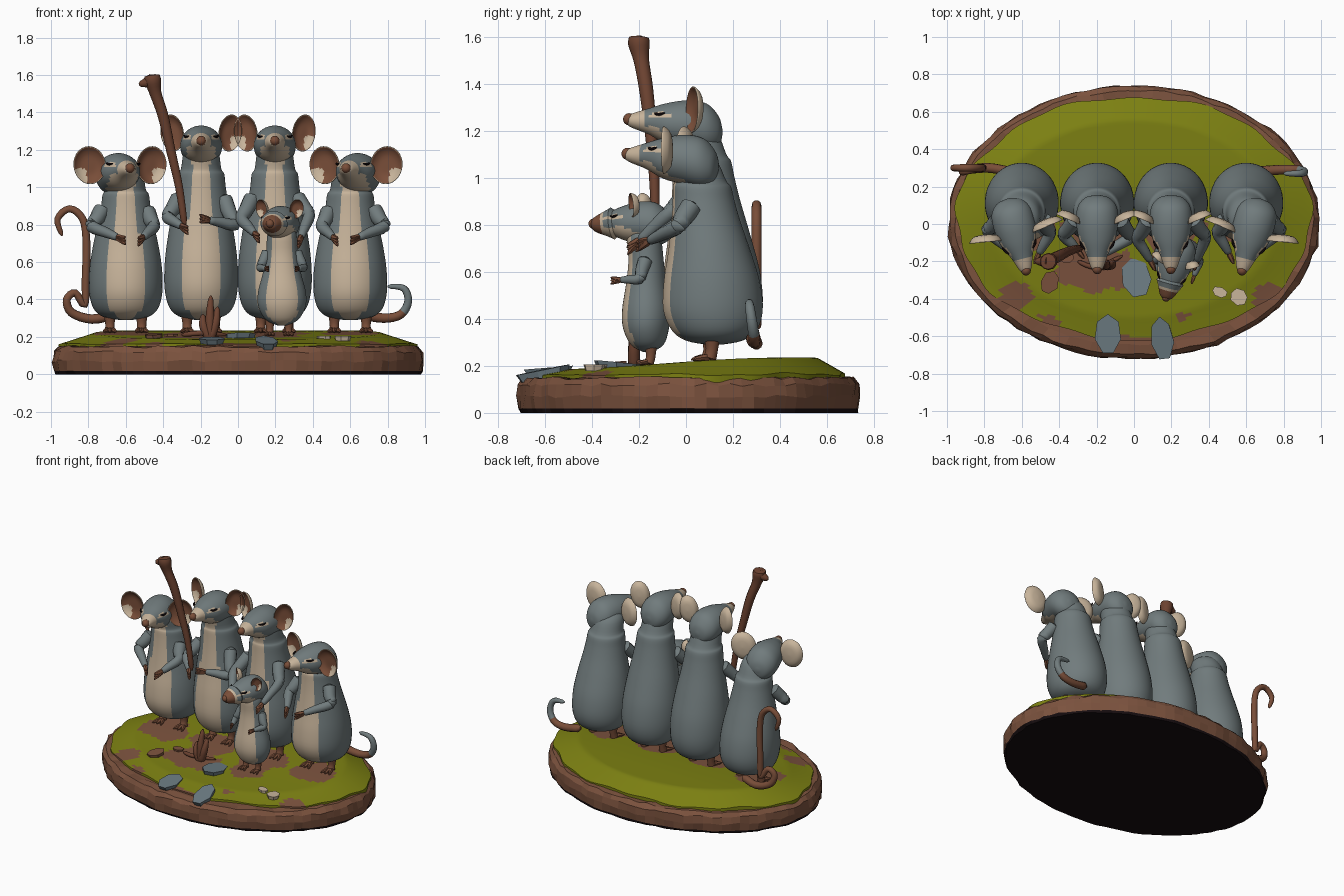
import bpy, bmesh, random
from math import sin, cos, pi, tau, hypot, atan2
from mathutils import Vector, Matrix

if "Cube" in bpy.data.objects:
    bpy.data.objects.remove(bpy.data.objects["Cube"])
random.seed(4)


def material(name, r, g, b):
    m = bpy.data.materials.new(name)
    m.use_nodes = True
    m.diffuse_color = (r, g, b, 1)
    m.node_tree.nodes["Principled BSDF"].inputs["Base Color"].default_value = (r, g, b, 1)
    return m


GREY = material("grey fur", .165, .2, .205)
CREAM = material("cream fur", .58, .46, .33)
SKIN = material("brown skin", .19, .075, .04)
WOOD = material("dark wood", .15, .055, .03)
EARTH = material("brown earth", .2, .085, .048)
GRASS = material("olive moss", .2, .215, .006)
SLATE = material("blue slate", .15, .2, .225)
DARK = material("dark underside", .008, .004, .005)


def spline(keys, n=4):
    """Smoothly interpolated tuples through the keys."""
    out = []
    for i in range(len(keys) - 1):
        a, b, c, d = keys[max(i - 1, 0)], keys[i], keys[i + 1], keys[min(i + 2, len(keys) - 1)]
        for k in range(n):
            t = k / n
            out.append(tuple(q + t / 2 * (r - p + t * (2 * p - 5 * q + 4 * r - s + t * (3 * (q - r) + s - p)))
                             for p, q, r, s in zip(a, b, c, d)))
    return out + [keys[-1]]


def skin(name, rings, mats, rule=None, matrix=None, smooth=True):
    """Closed surface through rings of points; rule(ring, centre) picks the colour."""
    bm = bmesh.new()
    rows = [[bm.verts.new(p) for p in ring] for ring in rings]
    n = len(rows[0])
    for i in range(len(rows) - 1):
        for j in range(n):
            k = (j + 1) % n
            f = bm.faces.new((rows[i][j], rows[i][k], rows[i + 1][k], rows[i + 1][j]))
            f.material_index = rule(i, f.calc_center_median()) if rule else 0
    for i, row in ((-1, rows[0]), (len(rows), rows[-1])):
        f = bm.faces.new(row)
        f.material_index = rule(i, f.calc_center_median()) if rule else 0
    bmesh.ops.recalc_face_normals(bm, faces=bm.faces)
    return finish(name, bm, mats, matrix, smooth)


def finish(name, bm, mats, matrix=None, smooth=True):
    me = bpy.data.meshes.new(name)
    bm.to_mesh(me)
    bm.free()
    for m in mats:
        me.materials.append(m)
    if smooth:
        me.shade_smooth()
        me.set_sharp_from_angle(angle=.9)
    ob = bpy.data.objects.new(name, me)
    bpy.context.collection.objects.link(ob)
    if matrix:
        ob.matrix_world = matrix
    return ob


def circle(n):
    return [(cos(tau * (j + .5) / n), sin(tau * (j + .5) / n)) for j in range(n)]


def tube(name, keys, mats, rule=None, n=4, sides=10):
    """Tapered tube along (x, y, z, radius) keys."""
    path = spline(keys, n)
    rings = []
    for i, p in enumerate(path):
        c = Vector(p[:3])
        d = Vector(path[min(i + 1, len(path) - 1)][:3]) - Vector(path[max(i - 1, 0)][:3])
        q = Vector((0, 0, 1)).rotation_difference(d)
        if i == 0 or i == len(path) - 1:
            rings.append([c + q @ Vector((a, b, 0)) * p[3] * .4 for a, b in circle(sides)])
        else:
            rings.append([c + q @ Vector((a, b, 0)) * p[3] for a, b in circle(sides)])
    return skin(name, rings, mats, rule)


def ground(x, y):
    t = min(max((y + .6) / 1.0, 0), 1)
    edge = min(1, 5 * max(0, 1 - hypot(x / .96, (y - .03) / .66)))
    return .15 + edge * (.025 + .05 * t * t * (3 - 2 * t))


# Rough earthen plinth
outline = [(.02, 0), (.98, 0), (.99, .018), (1, .07), (.992, .12), (.965, .148), (.9, .15)]
rings = []
for r, z in outline:
    ring = []
    for j, (a, b) in enumerate(circle(88)):
        k = r * (1 - .016 * random.random() - .006 * abs(sin(j * .7))) + .004
        ring.append((a * k, .01 + b * .737 * k, max(0, z + (random.uniform(-.007, .007) if z > .02 else 0))))
    rings.append(ring)
skin("plinth", rings, (EARTH, DARK), lambda i, c: 1 if i < 2 else 0, smooth=False)

# Mossy ground with bare patches: x, y, radius x, radius y
PATCHES = [(-.6, .02, .17, .15), (-.2, 0, .17, .14), (.2, 0, .17, .16), (.6, .02, .15, .13),
           (-.2, -.24, .22, .12), (-.63, -.39, .1, .07), (-.46, -.52, .05, .04),
           (.73, -.38, .08, .08), (.26, -.5, .035, .025), (.2, -.2, .12, .09), (-.05, -.62, .14, .025)]


def bare(i, c):
    a = atan2(c.y, c.x)
    return int(any(hypot((c.x - x) / u, (c.y - y) / v) < 1 + .12 * sin(9 * a + 20 * c.x)
                   for x, y, u, v in PATCHES))


rings = []
for k in range(1, 41):
    t = k / 40
    ring = []
    for a, b in circle(120):
        w = t * (1 + .012 * t * sin(7 * atan2(b, a)) + .008 * t * sin(17 * atan2(b, a)))
        x, y = .95 * a * w, .03 + .65 * b * w
        ring.append((x, y, ground(x, y) + .01))
    rings.append(ring)
rings.append([(x, y, .13) for x, y, z in rings[-1]])
skin("mossy_ground", rings, (GRASS, EARTH), bare)

HEAD = [(-.262, .018, .01, .01), (-.245, .018, .032, .028), (-.17, .015, .06, .055), (-.09, .005, .098, .088),
        (0, 0, .112, .105), (.08, -.015, .105, .105), (.13, -.03, .065, .065), (.145, -.03, .01, .01)]
EAR = [(.005, .04), (.004, .5), (-.008, .8), (-.022, .97), (-.014, 1), (.012, .7), (.02, .04)]
BODY = [(.29, .12, .03, .03), (.31, .12, .12, .12), (.36, .12, .172, .18), (.46, .115, .196, .212),
        (.6, .11, .195, .205), (.75, .1, .176, .176), (.9, .085, .148, .147), (1, .075, .132, .132),
        (1.07, .068, .124, .124), (1.1, .06, .108, .112), (1.2, .03, .09, .1), (1.25, .02, .04, .04)]


def body(name, x, keys, belly):
    rings = [[(x + a * rx, cy + b * ry, z) for a, b in circle(40)] for z, cy, rx, ry in spline(keys)]
    mid = {round(r[0][2], 4): 0 for r in rings}
    top, low = keys[-1][0], keys[0][0]

    def rule(i, c):
        t = (c.z - low) / (top - low)
        cy = min(keys, key=lambda k: abs(k[0] - c.z))[1]
        width = belly * (1 - .25 * t) * min(1, .55 + 5 * t)
        return int(abs(atan2(c.x - x, cy - c.y)) < width)
    return skin(name, rings, (GREY, CREAM), rule)


def head(name, pos, yaw, ear, size=1, pitch=0, young=False):
    m = Matrix.Translation(pos) @ Matrix.Rotation(yaw, 4, 'Z') @ Matrix.Rotation(pitch, 4, 'X') @ Matrix.Scale(size, 4)
    fat = 1.3 if young else 1
    rings = [[(a * rx * (fat if y < -.15 else 1), y, cz + b * rz * (fat if y < -.15 else 1)) for a, b in circle(32)]
             for y, cz, rx, rz in spline(HEAD, 5)]

    def rule(i, c):
        if young and c.y < -.2:
            return 2
        if c.y < -.185 or (c.z < -.005 and abs(c.x) < (.1 if young else .075) and c.y < .02):
            return 1
        return int(c.y < -.07 and abs(c.x) > .055 and .03 < c.z < .052)
    skin(name + "_head", rings, (GREY, CREAM, SKIN), rule, m)
    # Nose, closed eyes and cupped ears
    bm = bmesh.new()
    bmesh.ops.create_uvsphere(bm, u_segments=14, v_segments=8, radius=.026)
    finish(name + "_nose", bm, (SKIN,), m @ Matrix.Translation((0, -.252, .024)))
    ex, ey, ez, rx, rz, turn = ear
    for s, side in ((1, "left"), (-1, "right")):
        lid = tube(f"{name}_{side}_eyelid", [(s * .066, -.145, .05, .004), (s * .082, -.125, .045, .007),
                                            (s * .093, -.1, .052, .004)], (DARK,), n=3, sides=6)
        lid.matrix_world = m
        em = m @ Matrix.Translation((s * ex, ey, ez)) @ Matrix.Rotation(turn * s, 4, 'Z') @ Matrix.Rotation(s * .15, 4, 'Y')
        rings = [[(a * rx * k, y, b * rz * k) for a, b in circle(28)] for y, k in spline(EAR, 3)]
        skin(f"{name}_{side}_ear", rings, (CREAM, SKIN),
             lambda i, c: int(i < 9 and not (c.x * s > rx * .25 and c.z < -rz * .1)), em)


def arm(name, points, r=.034):
    """Furry sleeve ending in a bare hand with three fingers."""
    a, b, c = [Vector(p) for p in points]
    tube(name, [(*a, r * 1.35), (*a.lerp(b, .6), r * 1.2), (*b, r), (*b.lerp(c, .55), r * .8), (*c, r * .55)], (GREY,))
    d = (c - b).normalized()
    for k in (-1, 0, 1):
        e = c + d * r * 1.6 + Vector((0, -.3 * r, k * r * .6))
        tube(f"{name}_finger", [(*(c - d * r * .6), r * .5), (*c.lerp(e, .5), r * .4), (*e, r * .22)], (SKIN,), n=2, sides=6)


def legs(name, x, y, gap, top, r=.026):
    for s, side in ((1, "left"), (-1, "right")):
        px, z = x + s * gap, ground(x, y) + .012
        tube(f"{name}_{side}_leg", [(px, y, top + .04, r * 1.5), (px, y, top - .03, r), (px, y - .01, z, r * 1.1)], (SKIN,))
        for k in (-1, 0, 1):
            tube(f"{name}_{side}_toe", [(px, y, z + .01, r * .7), (px + k * r * .8, y - r * 1.6, z + .008, r * .5),
                                        (px + k * r * 1.3, y - r * 3, z, r * .3)], (SKIN,), n=2, sides=6)


# Two short outer mice and two tall inner mice
for s, side in ((-1, "right"), (1, "left")):
    name = side + "_outer_mouse"
    x = s * .6
    body(name + "_body", x, [(.29 + (z - .29) * .86, cy, rx, ry) for z, cy, rx, ry in BODY], .55)
    head(name, (s * .64, -.005, 1.078), -s * .25, (.168, -.03, .04, .085, .1, .15))
    legs(name, x, .11, .085, .3)
    arm(name + "_outer_arm", [(x + s * .12, .03, .89), (x + s * .18, -.04, .79), (x + s * .04, -.16, .73)])
    arm(name + "_inner_arm", [(x - s * .11, .03, .88), (x - s * .15, -.05, .79), (x - s * .09, -.16, .73)])
    name = side + "_inner_mouse"
    x = s * .197
    body(name + "_body", x, BODY, .55)
    head(name, (x, .01, 1.225), 0, (.148, .035, .065, .066, .098, .4))
    legs(name, x, .1, .075, .3)

# Arms of the staff bearer and of the parent
arm("bearer_staff_arm", [(-.31, .03, .95), (-.375, -.06, .84), (-.3, -.14, .79)])
arm("bearer_free_arm", [(-.08, .03, .95), (-.02, -.07, .8), (-.16, -.16, .825)])
arm("parent_right_arm", [(.08, .03, .95), (.02, -.08, .83), (.09, -.2, .75)])
arm("parent_left_arm", [(.31, .03, .95), (.38, -.07, .85), (.335, -.2, .73)])

# Young mouse in front
YOUNG = [(.26, -.165, .02, .02), (.29, -.165, .085, .07), (.36, -.17, .126, .098), (.44, -.17, .128, .102),
         (.55, -.17, .1, .085), (.65, -.17, .085, .075), (.76, -.18, .075, .07), (.8, -.18, .03, .03)]
body("young_mouse_body", .235, YOUNG, .95)
head("young_mouse", (.225, -.185, .81), -.25, (.105, .0, .09, .045, .06, .5), .85, .12, True)
legs("young_mouse", .22, -.15, .05, .27, .02)
for s in (-1, 1):
    arm("young_mouse_arm", [(.235 + s * .075, -.17, .66), (.235 + s * .115, -.2, .57), (.235 + s * .085, -.28, .565)], .023)

# Tails
tube("right_tail", [(-.66, .28, .32, .026), (-.78, .3, .295, .026), (-.89, .29, .33, .024), (-.915, .28, .4, .022),
                    (-.87, .29, .435, .02), (-.82, .3, .37, .02), (-.815, .3, .5, .022), (-.81, .3, .7, .022),
                    (-.83, .3, .83, .021), (-.9, .3, .885, .02), (-.965, .3, .83, .018), (-.94, .3, .74, .012)], (SKIN,))
tube("left_tail", [(.66, .28, .32, .028), (.78, .29, .3, .026), (.87, .29, .32, .024), (.91, .28, .39, .022),
                   (.885, .27, .46, .019), (.8, .27, .47, .012)], (GREY, SKIN), lambda i, c: int(i < 9))

# Gnarled staff
tube("staff", [(-.285, -.13, .79, .018), (-.315, -.135, 1, .022), (-.36, -.15, 1.2, .026), (-.4, -.17, 1.38, .03),
               (-.44, -.19, 1.5, .033), (-.455, -.2, 1.57, .046), (-.46, -.2, 1.602, .04)], (WOOD,))
tube("staff_knob", [(-.45, -.2, 1.58, .035), (-.49, -.2, 1.56, .028), (-.53, -.2, 1.55, .012)], (WOOD,))

# Upright roots and fallen twigs
for dx, h in ((0, .22), (.03, .16), (-.035, .12)):
    tube("root", [(-.15, -.22, .18, .024), (-.15 + dx, -.22, .2 + h * .5, .024), (-.145 + dx * 1.2, -.2, .2 + h, .012)], (WOOD,))
tube("twig", [(-.3, -.2, .21, .012), (-.2, -.23, .22, .014), (-.06, -.17, .21, .01)], (WOOD,))


def stone(name, pos, size, mat, tilt=0, spin=0):
    """Irregular flat stone."""
    bm = bmesh.new()
    bmesh.ops.create_cone(bm, cap_ends=True, segments=7, radius1=.85, radius2=1, depth=2)
    for v in bm.verts:
        v.co.x *= random.uniform(.85, 1.08)
    bmesh.ops.transform(bm, matrix=Matrix.Diagonal((*size, 1)), verts=bm.verts)
    finish(name, bm, (mat,), Matrix.Translation(pos) @ Matrix.Rotation(spin, 4, 'Z') @ Matrix.Rotation(tilt, 4, 'X'), False)


# Slates, clods and pale pebbles
stone("front_slate_right", (-.14, -.59, .178), (.07, .11, .014), SLATE, .08)
stone("front_slate_left", (.15, -.61, .165), (.065, .122, .018), SLATE, .2, .12)
stone("middle_slate", (.01, -.29, .2), (.09, .11, .014), SLATE, -.1, .2)
stone("large_clod", (-.45, -.31, .195), (.05, .065, .02), EARTH, .1, -.4)
stone("small_clod", (-.36, -.18, .2), (.04, .03, .016), EARTH)
stone("pebble", (.46, -.365, .192), (.045, .028, .014), CREAM, 0, -.4)
stone("long_pebble", (.56, -.39, .192), (.05, .045, .013), CREAM, 0, -.7)
